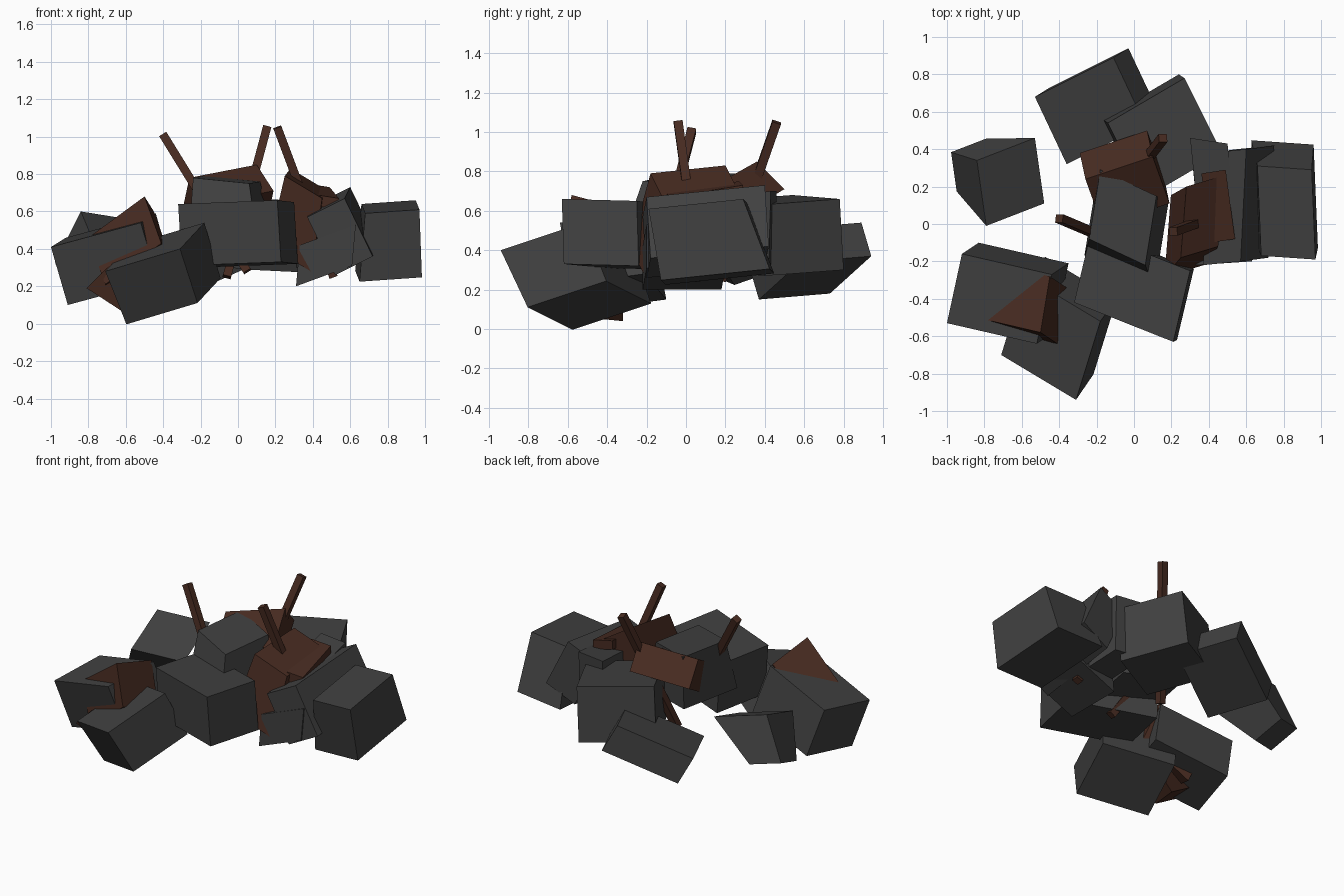
import bpy
import bmesh
from itertools import product
from mathutils import Vector

cube = bpy.data.objects.get("Cube")
if cube:
    bpy.data.objects.remove(cube, do_unlink=True)


def make_material(name, colour):
    material = bpy.data.materials.new(name)
    material.use_nodes = True
    material.diffuse_color = colour
    material.node_tree.nodes["Principled BSDF"].inputs["Base Color"].default_value = colour
    return material


stone_grey = make_material("stone grey", (0.052, 0.052, 0.052, 1))
wood_brown = make_material("wood brown", (0.063, 0.024, 0.015, 1))


def block(name, material, corner, width, depth, height, taper=1.0):
    """Skewed block spanned by three edges; taper scales its far end."""
    corner, width, depth, height = map(Vector, (corner, width, depth, height))
    bm = bmesh.new()
    for i, j, k in product((-0.5, 0.5), repeat=3):
        scale = taper if k > 0 else 1.0
        middle = corner + (width + depth) / 2 + height * (k + 0.5)
        bm.verts.new(middle + (width * i + depth * j) * scale)
    bmesh.ops.convex_hull(bm, input=bm.verts[:])
    bmesh.ops.dissolve_limit(bm, angle_limit=0.02, verts=bm.verts[:], edges=bm.edges[:])
    bmesh.ops.recalc_face_normals(bm, faces=bm.faces[:])
    mesh = bpy.data.meshes.new(name)
    bm.to_mesh(mesh)
    bm.free()
    mesh.materials.append(material)
    obj = bpy.data.objects.new(name, mesh)
    bpy.context.collection.objects.link(obj)
    return obj


def stick(name, top, bottom, size=0.045):
    """Square wooden stick between two points."""
    top, bottom = Vector(top), Vector(bottom)
    axis = bottom - top
    side = axis.cross(Vector((0, 1, 0))).normalized() * size
    other = axis.cross(side).normalized() * size
    return block(name, wood_brown, top - (side + other) / 2, side, other, axis)


# Outer ring of stones
block("left_stone", stone_grey, (-.84, .34, .60),
      (.31, .12, -.05), (.05, -.35, -.12), (-.21, .09, -.24), .6)
block("front_left_stone", stone_grey, (-1, -.53, .41),
      (.48, -.11, .13), (.08, .37, .05), (.09, .06, -.31))
block("front_stone", stone_grey, (-.71, -.70, .28),
      (.40, -.24, .12), (.13, .42, .14), (.1, .12, -.29), .95)
block("front_middle_stone", stone_grey, (-.32, -.42, .64),
      (.53, -.21, .02), (.09, .38, -.01), (.02, .01, -.33))
block("right_stone", stone_grey, (.97, -.19, .61),
      (-.29, .02, -.02), (-.02, .48, .05), (-.01, .1, -.36), 1.15)
block("back_stone", stone_grey, (-.11, .89, .54),
      (-.42, -.21, -.19), (.17, -.36, -.03), (.08, .05, -.17))
block("back_right_stone", stone_grey, (.27, .78, .66),
      (-.41, -.24, .02), (.2, -.40, -.03), (-.03, .02, -.36))

# Inner stones
block("tilted_right_stone", stone_grey, (.57, -.2, .67),
      (-.2, -.02, -.1), (.03, .6, .06), (.15, .02, -.31))
block("lower_right_stone", stone_grey, (.33, -.22, .42),
      (.3, .02, .11), (0, .4, 0), (-.02, 0, -.22))
block("centre_stone", stone_grey, (-.18, .29, .79),
      (.3, -.14, -.03), (-.06, -.37, -.01), (.02, -.06, -.35), 1.25)
block("inner_back_stone", stone_grey, (.5, .43, .70),
      (-.2, .03, 0), (.03, -.3, -.04), (0, -.01, -.38))

# Broken wooden boards
block("back_board", wood_brown, (-.29, .38, .64),
      (.36, .12, .07), (.03, -.14, .14), (.09, -.25, -.14))
block("right_board", wood_brown, (.28, .2, .83),
      (.2, .06, -.12), (-.03, -.38, -.04), (-.07, -.07, -.38), 1.15)
block("upper_right_plank", wood_brown, (.36, .27, .75),
      (.13, .02, -.02), (.05, -.37, -.06), (0, 0, -.06))
block("left_board", wood_brown, (-.5, -.58, .68),
      (-.3, .07, -.22), (.05, .3, -.08), (.09, -.06, -.25))
block("left_board_end", wood_brown, (-.81, -.57, .19),
      (.2, .05, -.13), (.04, .2, -.02), (.12, 0, .12))

# Sticks rising from the pile
stick("back_stick", (.155, .46, 1.05), (-.06, .18, .25))
stick("left_stick", (-.40, .03, 1.01), (.05, -.16, .28))
stick("right_stick", (.21, -.04, 1.05), (.51, .07, .25))
